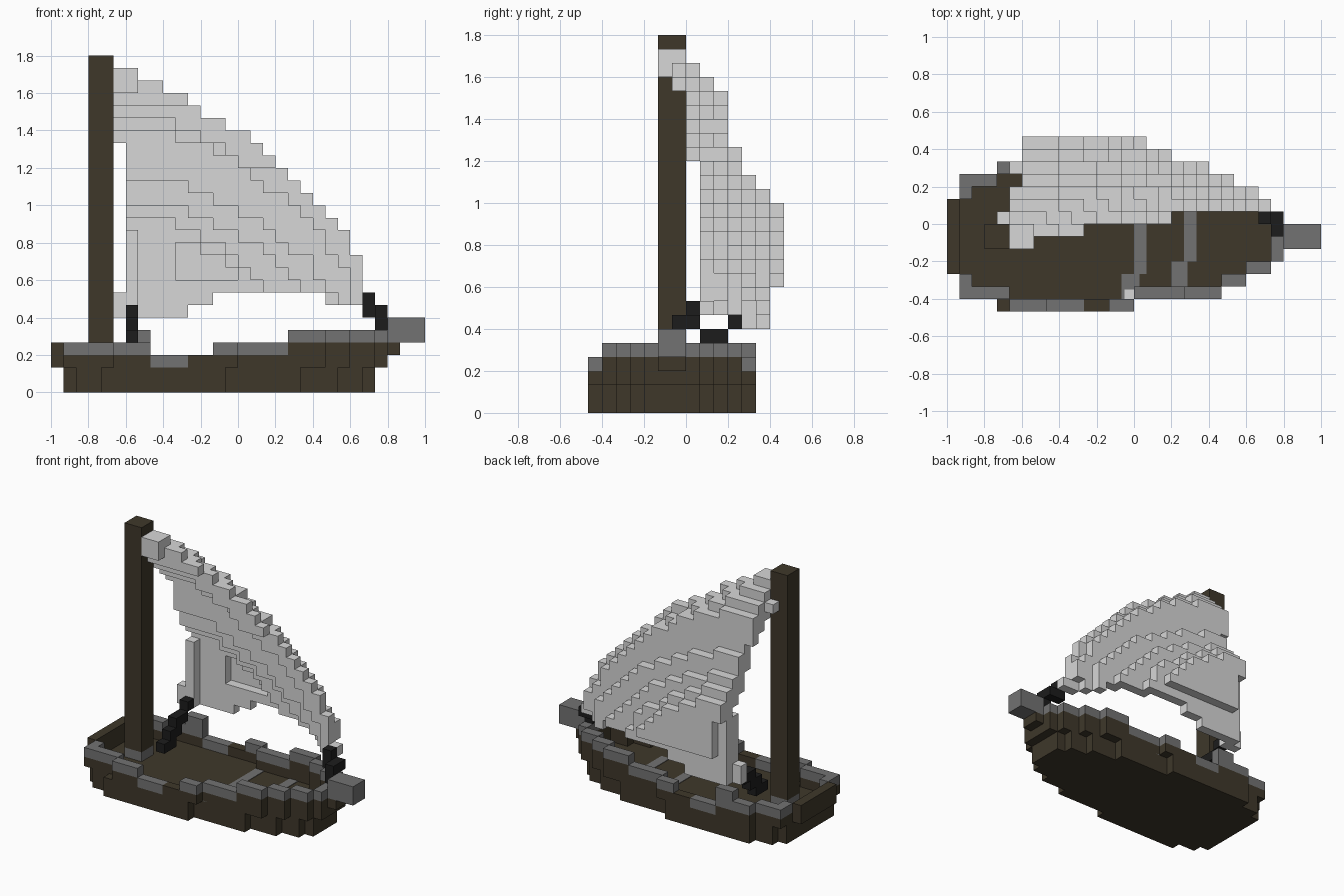
import bpy
import bmesh
from mathutils import Vector

if "Cube" in bpy.data.objects:
    bpy.data.objects.remove(bpy.data.objects["Cube"])

S = 1 / 15                       # block size
ORIGIN = Vector((-1, -7 * S, 0))


def material(name, rgb):
    m = bpy.data.materials.new(name)
    m.use_nodes = True
    m.diffuse_color = (*rgb, 1)
    bsdf = m.node_tree.nodes["Principled BSDF"]
    bsdf.inputs["Base Color"].default_value = (*rgb, 1)
    bsdf.inputs["Roughness"].default_value = 0.9
    return m


BROWN = material("dark brown wood", (0.049, 0.039, 0.023))
GREY = material("grey trim", (0.17, 0.17, 0.17))
PALE = material("pale grey cloth", (0.68, 0.68, 0.68))
BLACK = material("black rope", (0.012, 0.012, 0.012))

SIDES = [
    ((1, 0, 0), [(1, 0, 0), (1, 1, 0), (1, 1, 1), (1, 0, 1)]),
    ((-1, 0, 0), [(0, 0, 0), (0, 0, 1), (0, 1, 1), (0, 1, 0)]),
    ((0, 1, 0), [(0, 1, 0), (0, 1, 1), (1, 1, 1), (1, 1, 0)]),
    ((0, -1, 0), [(0, 0, 0), (1, 0, 0), (1, 0, 1), (0, 0, 1)]),
    ((0, 0, 1), [(0, 0, 1), (1, 0, 1), (1, 1, 1), (0, 1, 1)]),
    ((0, 0, -1), [(0, 0, 0), (0, 1, 0), (1, 1, 0), (1, 0, 0)]),
]


def finish(name, bm, mat):
    me = bpy.data.meshes.new(name)
    bm.to_mesh(me)
    bm.free()
    me.materials.append(mat)
    ob = bpy.data.objects.new(name, me)
    bpy.context.scene.collection.objects.link(ob)


def blocks(name, cells, mat):
    """Outer shell of a set of block cells."""
    cells = set(cells)
    bm = bmesh.new()
    verts = {}
    for c in sorted(cells):
        for n, corners in SIDES:
            if (c[0] + n[0], c[1] + n[1], c[2] + n[2]) in cells:
                continue
            face = []
            for d in corners:
                p = (c[0] + d[0], c[1] + d[1], c[2] + d[2])
                if p not in verts:
                    verts[p] = bm.verts.new(ORIGIN + Vector(p) * S)
                face.append(verts[p])
            bm.faces.new(face)
    finish(name, bm, mat)


def box(i0, i1, j0, j1, k0, k1):
    return {(i, j, k) for i in range(i0, i1) for j in range(j0, j1) for k in range(k0, k1)}


def plate(name, x0, x1, y0, y1, z, mat):
    bm = bmesh.new()
    bmesh.ops.create_cube(bm, size=1)
    for v in bm.verts:
        v.co = ((x0, x1)[v.co.x > 0], (y0, y1)[v.co.y > 0], z + (0.004 if v.co.z > 0 else -0.002))
    finish(name, bm, mat)


def footprint(half_rows):
    """Hull plan from start/end of each row, mirrored across the keel."""
    plan = set()
    for j, (a, b) in enumerate(half_rows):
        for row in (j, 11 - j):
            plan |= {(i, row) for i in range(a, b)}
    return plan


# Hull: two solid courses, then walls around a sunken deck
lower = footprint([(4, 14), (2, 20), (1, 23), (1, 25), (1, 26), (1, 26)])
upper = footprint([(5, 15), (1, 22), (1, 24), (0, 26), (0, 27), (0, 27)])
upper.add((4, 11))
edge = {(i, j) for i, j in upper
        if not {(i + 1, j), (i - 1, j), (i, j + 1), (i, j - 1)} <= upper}
hull = {(i, j, k) for i, j in lower for k in (0, 1)}
hull |= {(i, j, 1) for i, j in upper - edge}
rim = set()
for i, j in edge:
    (rim if 8 <= i < 11 and j in (0, 11) else hull).add((i, j, 2))
    if 8 <= i < 13:                      # boarding gap
        continue
    (hull if i >= 19 or i == 0 else rim).add((i, j, 3))
    if i >= 19:                          # raised bow
        rim.add((i, j, 4))
hull |= box(27, 28, 5, 7, 3, 4)
rim |= box(6, 8, 11, 12, 4, 5)
blocks("hull", hull, BROWN)
blocks("gunwale", rim, GREY)

# Grey inlaid deck strips with a kink
Z = 2 * S
plate("deck_strip_aft", 0, S, -4 * S, 4 * S, Z, GREY)
plate("deck_strip_aft_end", -S, 0.03, -6 * S, -4 * S, Z, GREY)
plate("deck_strip_fore", 4 * S, 5 * S, -3 * S, 3 * S, Z, GREY)
plate("deck_strip_fore_end", 3 * S, 4.3 * S, -5 * S, -3 * S, Z, GREY)
plate("deck_strip_tip", -0.05, 0, -6 * S, -0.35, Z + 0.002, PALE)

# Mast with its grey foot, and the bowsprit
blocks("mast_foot", box(3, 5, 5, 7, 2, 3), GREY)
blocks("mast", box(3, 5, 5, 7, 3, 27), BROWN)
blocks("bowsprit", box(27, 30, 5, 7, 4, 6), GREY)

# Sail: nested rounded contours, each pushing the cloth one block further back
LEECH_END = [25, 25, 25, 24, 24, 23, 22, 21, 20, 19, 18, 17, 16, 14, 12, 11, 9]
CONTOURS = {7: (20, 25), 8: (24, 24), 9: (25.5, 23), 10: (24, 19),
            11: (22, 17), 12: (19, 16), 13: (18, 15)}   # row: (foot end, luff top)


def sail_row(i, k, lift=0):
    row = 8 if k <= 17 else 7 if k <= 22 else 6
    for j, (foot, top) in CONTOURS.items():
        u = max(i - 5.5, 0) / (foot - 6)
        v = (k + lift - 5.5) / (top - 6)
        if u ** 1.6 + v ** 1.6 < 1:
            row = max(row, j)
    return min(row, 12) if k == 8 else row


sail = set()
for k, end in enumerate(LEECH_END, start=8):
    last = 0
    for i in range(5 if k >= 20 else 6, end):
        back, front = sail_row(i, k), sail_row(i, k, 1.5)
        if k <= 12 and i < 10:           # flat band beside the luff
            back, front = (12, 11) if i == 6 else (back, 12)
        sail |= {(i, m, k) for m in range(front, max(last, back + 1))}
        last = front
# head of the sail
sail |= box(5, 7, 5, 7, 24, 26)
# lower corners, and the lashing behind the mast
sail |= box(6, 13, 12, 13, 7, 8) | box(6, 11, 12, 13, 6, 7) | box(5, 7, 11, 12, 6, 8)
sail |= {(22, 10, 7), (23, 9, 7), (24, 8, 7), (25, 8, 7), (4, 7, 23)}
blocks("sail", sail, PALE)

# Ropes holding the sail corners
blocks("stern_rope", box(6, 7, 10, 11, 6, 7) | box(6, 7, 8, 10, 5, 6)
       | box(6, 7, 7, 9, 4, 5) | box(6, 7, 6, 8, 3, 4), BLACK)
blocks("bow_rope", box(25, 26, 7, 8, 6, 8) | box(26, 27, 6, 8, 6, 7)
       | box(26, 27, 6, 7, 5, 6), BLACK)
